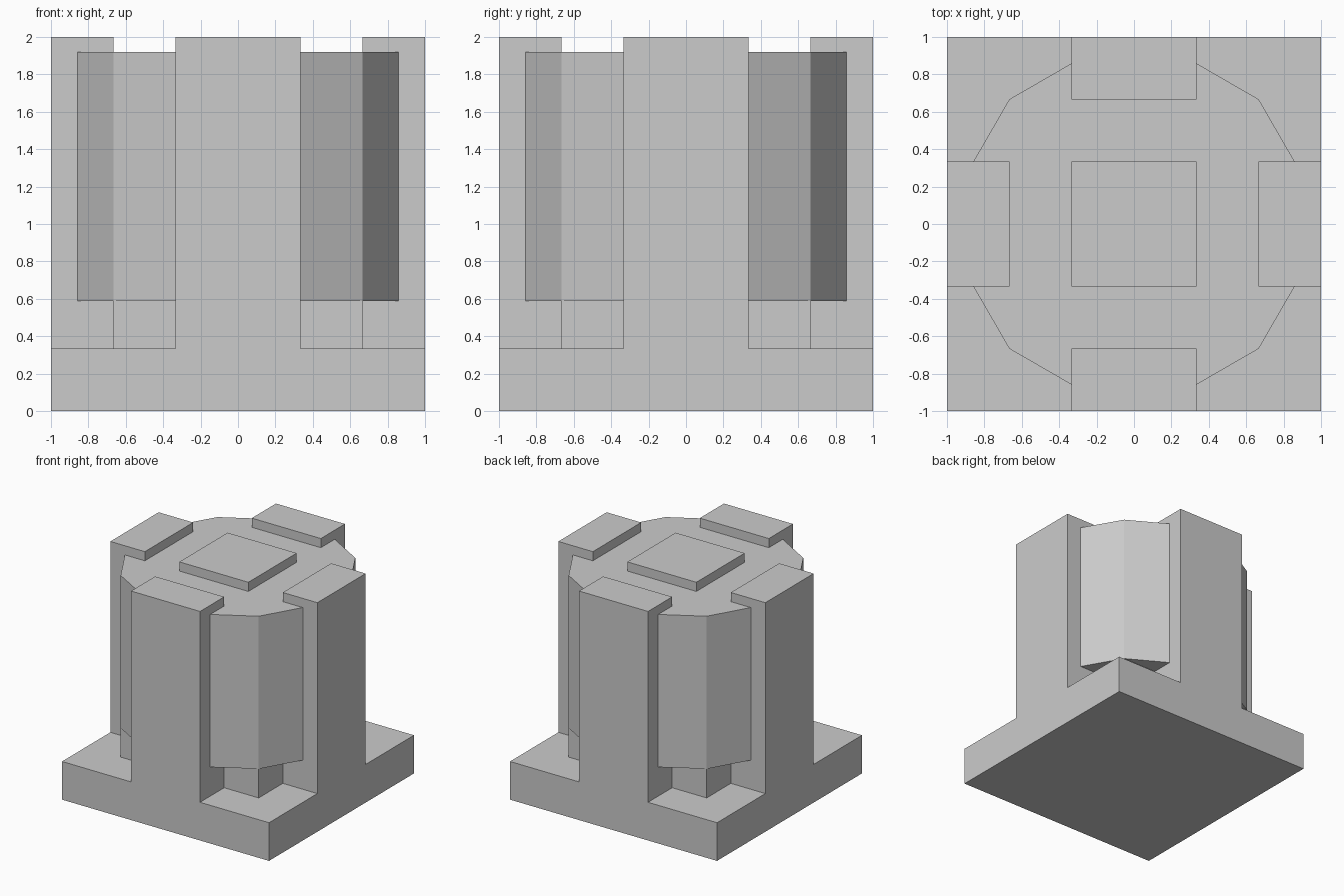
import bpy
import math

cube = bpy.data.objects.get("Cube")
if cube:
    bpy.data.objects.remove(cube, do_unlink=True)

grey = bpy.data.materials.new("plain grey")
grey.use_nodes = True
colour = (0.6, 0.6, 0.6, 1)
grey.diffuse_color = colour
grey.node_tree.nodes["Principled BSDF"].inputs["Base Color"].default_value = colour

THIRD = 1 / 3
BASE_TOP = THIRD
DRUM_BOTTOM, DRUM_TOP = 0.587, 1.92
HEIGHT = 2


def finish(name):
    obj = bpy.context.object
    obj.name = name
    obj.data.materials.append(grey)
    bpy.ops.object.transform_apply(location=True, rotation=True, scale=True)
    return obj


def block(name, x, y, z):
    """Box spanning the given (low, high) ranges."""
    ranges = (x, y, z)
    bpy.ops.mesh.primitive_cube_add(size=1, location=[(a + b) / 2 for a, b in ranges])
    bpy.context.object.scale = [b - a for a, b in ranges]
    return finish(name)


# Square base plate and the core standing on it
block("base_plate", (-1, 1), (-1, 1), (0, BASE_TOP))
block("core", (-2 * THIRD, 2 * THIRD), (-2 * THIRD, 2 * THIRD), (BASE_TOP, DRUM_BOTTOM))

# Twelve-sided drum with a corner on each diagonal
bpy.ops.mesh.primitive_cylinder_add(
    vertices=12, radius=2 * THIRD * math.sqrt(2), depth=DRUM_TOP - DRUM_BOTTOM,
    location=(0, 0, (DRUM_BOTTOM + DRUM_TOP) / 2), rotation=(0, 0, math.radians(15)))
finish("drum")

# Raised square pad on top
block("top_pad", (-THIRD, THIRD), (-THIRD, THIRD), (DRUM_TOP, HEIGHT))

# One upright pillar in the middle of each side
for side, low in (("front", -1), ("back", 2 * THIRD)):
    block(side + "_pillar", (-THIRD, THIRD), (low, low + THIRD), (BASE_TOP, HEIGHT))
for side, low in (("right", -1), ("left", 2 * THIRD)):
    block(side + "_pillar", (low, low + THIRD), (-THIRD, THIRD), (BASE_TOP, HEIGHT))
